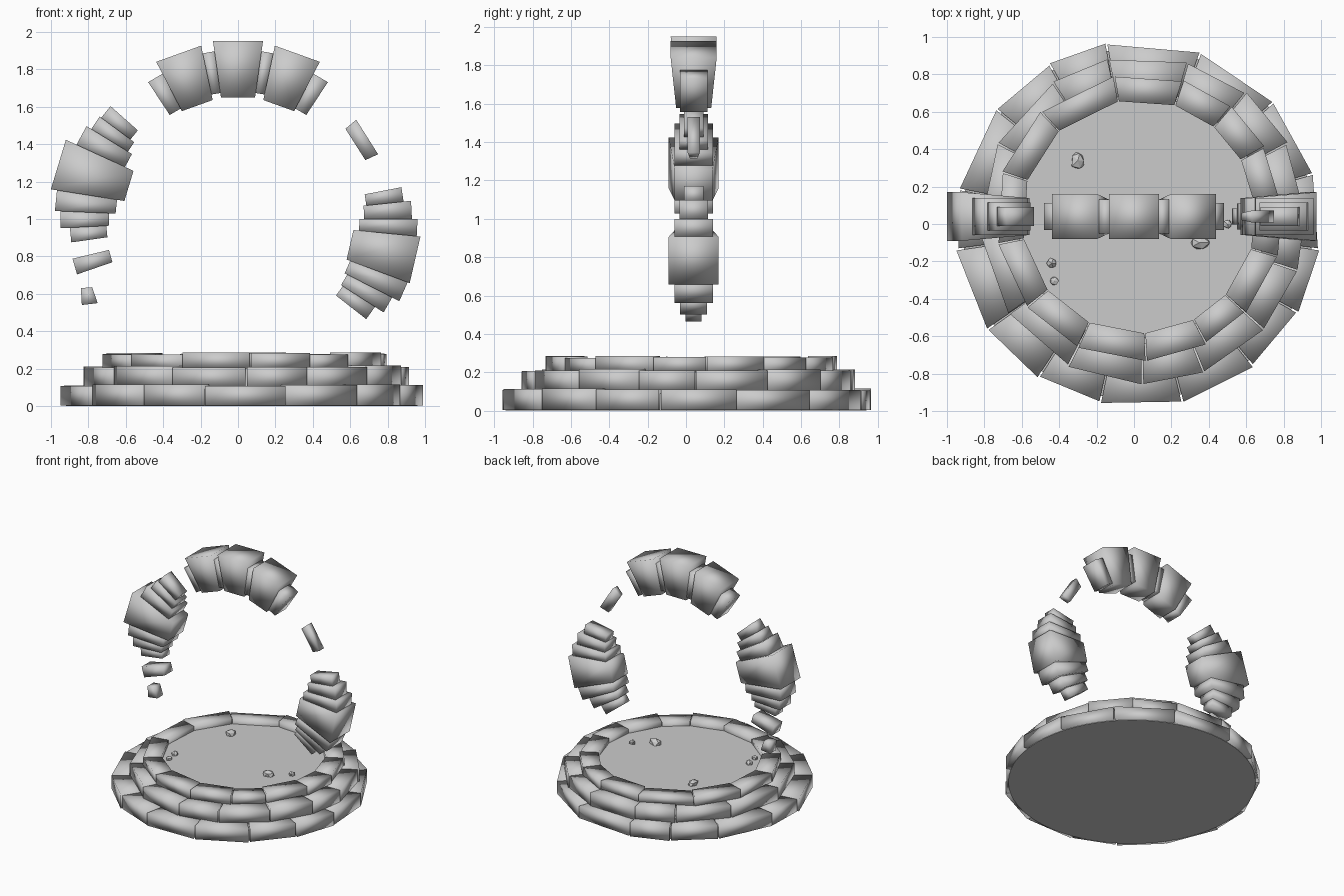
import bpy, bmesh, random
from math import sin, cos, radians
from mathutils import Vector

if "Cube" in bpy.data.objects:
    bpy.data.objects.remove(bpy.data.objects["Cube"])

random.seed(4)
HEX_FACES = [(0, 1, 2, 3), (7, 6, 5, 4), (0, 4, 5, 1), (1, 5, 6, 2), (2, 6, 7, 3), (3, 7, 4, 0)]
ARCH_Y, ARCH_Z = 0.04, 1.0


def add_hexes(name, hexes, smooth=True):
    """One object made of several eight-cornered stones."""
    bm = bmesh.new()
    for corners in hexes:
        vs = [bm.verts.new(c) for c in corners]
        for f in HEX_FACES:
            bm.faces.new([vs[i] for i in f]).smooth = smooth
    bmesh.ops.recalc_face_normals(bm, faces=bm.faces[:])
    me = bpy.data.meshes.new(name)
    bm.to_mesh(me)
    bm.free()
    ob = bpy.data.objects.new(name, me)
    bpy.context.collection.objects.link(ob)
    return ob


def ring_stones(name, cx, cy, r_in, r_out, z0, z1, joints):
    """A course of stones; joints are the angles between them."""
    hexes = []
    for a, b in zip(joints, joints[1:] + [joints[0] + 360]):
        top = z1 + random.uniform(-0.006, 0.006)
        dr = random.uniform(-0.008, 0.008)
        plan = []
        for ang, r in ((a + .3, r_in), (b - .3, r_in), (b - .3, r_out + dr), (a + .3, r_out + dr)):
            t = radians(ang)
            plan.append((cx + r * cos(t), cy + r * sin(t)))
        hexes.append([(x, y, z0) for x, y in plan] + [(x, y, top) for x, y in plan])
    return add_hexes(name, hexes)


def wedge(a0, a1, r_in, r_out, half_depth, taper=0.76):
    """Arch stone between two angles, thinner on its inner face."""
    out = []
    for s in (-1, 1):
        for a, r in ((a0, r_in), (a1, r_in), (a1, r_out), (a0, r_out)):
            t = radians(a)
            d = half_depth * (taper if r == r_in else 1)
            out.append((r * cos(t), ARCH_Y + s * d, ARCH_Z + r * sin(t)))
    return out


def disc(name, x, y, z0, z1, r):
    bpy.ops.mesh.primitive_cylinder_add(vertices=64, radius=r, depth=z1 - z0,
                                        location=(x, y, (z0 + z1) / 2))
    bpy.context.object.name = name


# stepped round base
ring_stones("base_course_lower", .022, 0, .72, .975, .003, .11,
            [16, 42, 70, 100, 119, 141, 169, 188, 215, 237, 258, 284, 309, 331, 352])
ring_stones("base_course_middle", .045, .02, .66, .875, .10, .21,
            [2, 28, 51, 74, 102, 123, 152, 184, 215, 243, 270, 292, 318, 342])
ring_stones("base_course_upper", .025, .04, .625, .765, .20, .28,
            [5, 29, 50, 72, 100, 133, 162, 191, 219, 245, 273, 298, 318, 344])
disc("base_underside", .02, 0, 0, .09, .94)
disc("base_floor", .025, .04, .09, .24, .65)

# broken arch, right chunk
add_hexes("arch_right_chunk", [
    wedge(6, 11, .69, .89, .05, 1), wedge(0, 6, .675, .93, .075, 1),
    wedge(-5.5, 0, .65, .96, .10, 1), wedge(-20.5, -5.5, .62, .98, .13),
    wedge(-27, -20.5, .64, .968, .10, 1), wedge(-32.7, -27, .655, .925, .07, 1),
    wedge(-38, -32.7, .665, .87, .042, 1)])

# broken arch, left chunk
add_hexes("arch_left_chunk", [
    wedge(138.5, 143.5, .715, .91, .05, 1), wedge(143.5, 148.5, .69, .92, .075, 1),
    wedge(148.5, 155.3, .665, .95, .10, 1), wedge(155.3, 171, .615, 1.013, .13),
    wedge(171, 177.5, .655, .98, .10, 1), wedge(177.5, 183, .69, .95, .075, 1),
    wedge(183, 188, .705, .90, .05, 1)])

# crown: keystone with a stone each side
add_hexes("arch_crown", [
    wedge(82, 98, .655, .96, .12), wedge(102, 117.5, .65, .947, .12),
    wedge(62.5, 78, .65, .947, .12), wedge(98, 102, .68, .905, .09, 1),
    wedge(78, 82, .68, .905, .09, 1), wedge(117.5, 123.3, .665, .875, .072, 1),
    wedge(56.7, 62.5, .665, .875, .072, 1)])

# loose floating fragments
add_hexes("arch_fragment_right", [wedge(24.8, 40, .75, .825, .032, .6)])
add_hexes("arch_fragment_left", [wedge(193.5, 199, .71, .91, .055, 1)])
chip = [(-.84, .63), (-.78, .635), (-.75, .55), (-.835, .54)]
add_hexes("arch_chip_left", [[(x, ARCH_Y + d, z) for d in (-.04, .04) for x, z in chip]])

# pebbles on the floor
for i, (x, y, sx, sy) in enumerate([(-.30, .34, .042, .055), (.35, -.10, .062, .046),
                                    (.50, 0, .027, .027), (-.44, -.21, .03, .032),
                                    (-.425, -.305, .027, .024)]):
    bpy.ops.mesh.primitive_ico_sphere_add(subdivisions=1, radius=1, location=(x, y, .25))
    ob = bpy.context.object
    ob.name = "pebble_%d" % (i + 1)
    for v in ob.data.vertices:
        k = random.uniform(.8, 1.1)
        v.co = Vector((v.co.x * sx, v.co.y * sy, v.co.z * min(sx, sy) * .85)) * k
